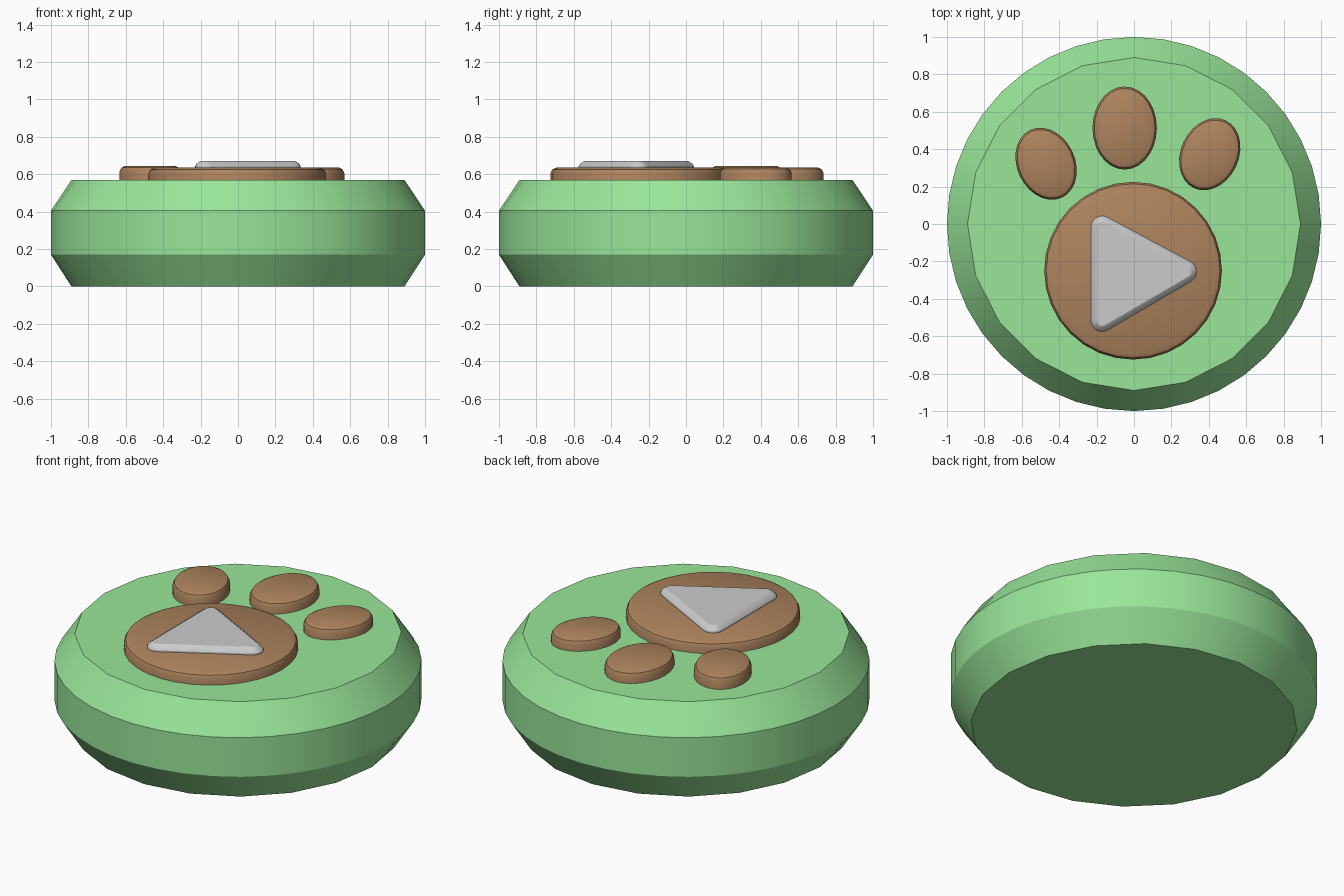
import bpy, bmesh
from math import sin, cos, pi, radians, hypot, atan2

if "Cube" in bpy.data.objects:
    bpy.data.objects.remove(bpy.data.objects["Cube"])


def material(name, rgb):
    m = bpy.data.materials.new(name)
    m.diffuse_color = (*rgb, 1)
    m.use_nodes = True
    m.node_tree.nodes["Principled BSDF"].inputs["Base Color"].default_value = m.diffuse_color
    return m


def loft(name, rings, mat=None):
    """Stack closed rings of equal length into a capped solid."""
    bm = bmesh.new()
    rows = [[bm.verts.new(p) for p in ring] for ring in rings]
    n = len(rows[0])
    for a, b in zip(rows, rows[1:]):
        for i in range(n):
            j = (i + 1) % n
            bm.faces.new((a[i], a[j], b[j], b[i]))
    bm.faces.new(rows[0][::-1])
    bm.faces.new(rows[-1])
    bm.normal_update()
    me = bpy.data.meshes.new(name)
    bm.to_mesh(me)
    bm.free()
    ob = bpy.data.objects.new(name, me)
    bpy.context.collection.objects.link(ob)
    if mat:
        me.materials.append(mat)
    bpy.ops.object.select_all(action='DESELECT')
    ob.select_set(True)
    bpy.context.view_layer.objects.active = ob
    bpy.ops.object.shade_smooth_by_angle(angle=radians(28))
    return ob


def ellipse(cx, cy, rx, ry, z, n, tilt=0):
    c, s = cos(tilt), sin(tilt)
    pts = []
    for i in range(n):
        x, y = rx * cos(2 * pi * i / n), ry * sin(2 * pi * i / n)
        pts.append((cx + x * c - y * s, cy + x * s + y * c, z))
    return pts


def cap_ring(r, z, n):
    """n-sided polygon with an extra point in the middle of each side."""
    pts = []
    for i in range(2 * n):
        a = pi * i / n
        q = r * cos(pi / n) if i % 2 else r
        pts.append((q * cos(a), q * sin(a), z))
    return pts


def pad(name, cx, cy, rx, ry, top, n, tilt=0):
    """Low disc with a chamfered rim, sitting slightly in the body."""
    levels = ((0.55, 0), (top - 0.03, 0), (top - 0.01, 0.01), (top, 0.03))
    loft(name, [ellipse(cx, cy, rx - d, ry - d, z, n, radians(tilt))
                for z, d in levels], brown)


def rounded_triangle(corners, r, z, steps=6):
    """Counter-clockwise outline around three corner centres."""
    pts = []
    for k in range(3):
        p, c, q = corners[k - 1], corners[k], corners[(k + 1) % 3]
        a0 = atan2(c[1] - p[1], c[0] - p[0]) - pi / 2
        a1 = atan2(q[1] - c[1], q[0] - c[0]) - pi / 2
        sweep = (a1 - a0) % (2 * pi)
        for i in range(steps + 1):
            a = a0 + sweep * i / steps
            pts.append((c[0] + r * cos(a), c[1] + r * sin(a), z))
    return pts


green = material("green", (0.32, 0.79, 0.32))
brown = material("brown", (0.42, 0.23, 0.11))

# Round button body with wide chamfers
loft("button_body", [cap_ring(0.89, 0, 20),
                     ellipse(0, 0, 1, 1, 0.17, 40),
                     ellipse(0, 0, 1, 1, 0.405, 40),
                     cap_ring(0.89, 0.57, 20)], green)

# Paw: main pad and three toes
pad("main_pad", -0.005, -0.25, 0.475, 0.475, 0.635, 32)
pad("middle_toe", -0.05, 0.513, 0.172, 0.222, 0.637, 28)
pad("left_toe", -0.47, 0.322, 0.155, 0.2, 0.645, 28, 25)
pad("right_toe", 0.405, 0.373, 0.155, 0.2, 0.637, 28, -25)

# Raised triangle on the main pad
corners = [(-0.17, -0.017), (-0.17, -0.515), (0.275, -0.255)]
loft("triangle_plate", [rounded_triangle(corners, r, z) for r, z in
                        ((0.06, 0.62), (0.06, 0.643), (0.052, 0.656), (0.03, 0.67))])
